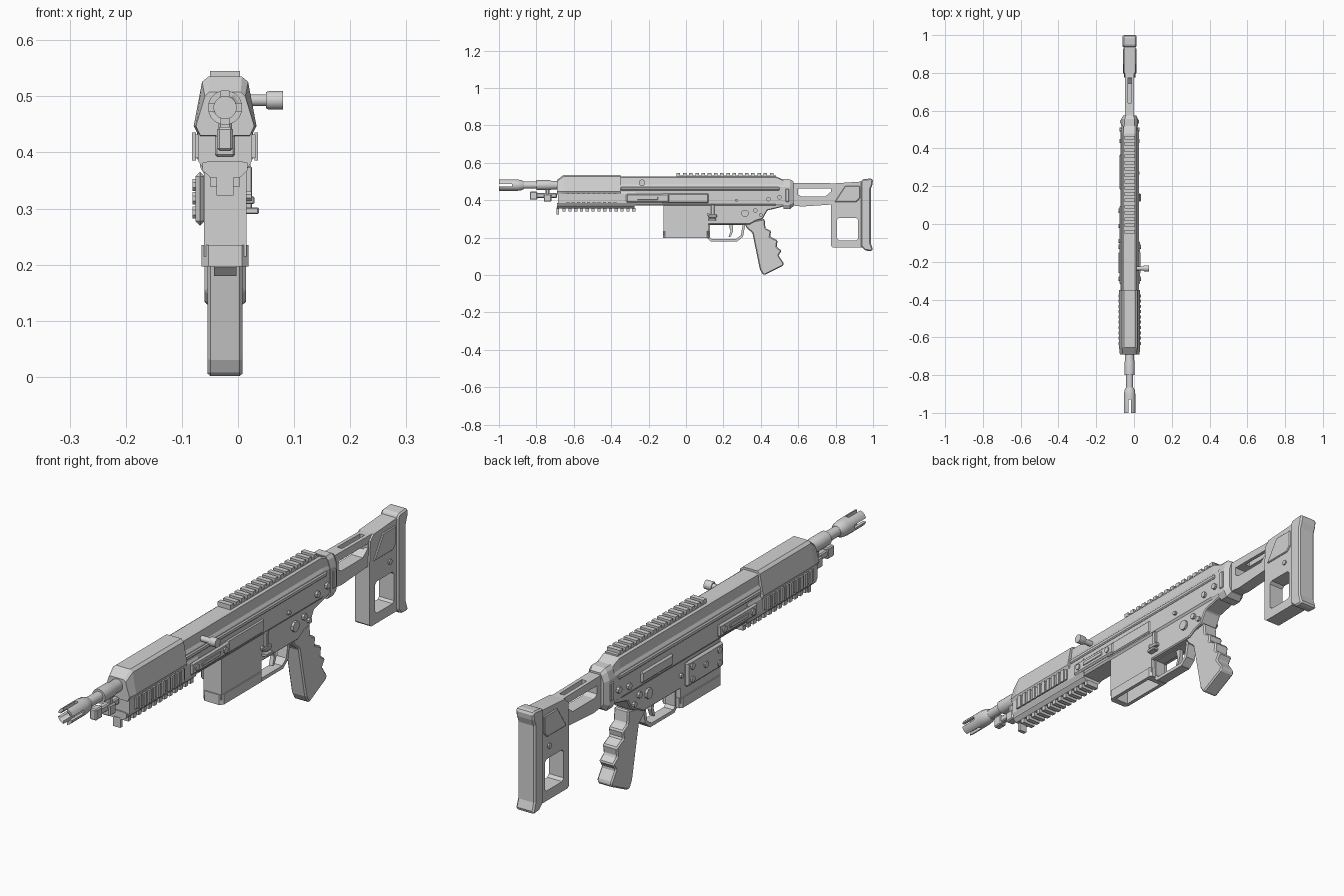
import bpy, bmesh, math
from mathutils import Matrix

CX = -0.023  # centre plane of the body
mat = bpy.data.materials.new("light_grey")
mat.diffuse_color = (0.65, 0.65, 0.65, 1)


def finish(name, bm, bevel=0.0, smooth=False):
    bmesh.ops.recalc_face_normals(bm, faces=bm.faces)
    me = bpy.data.meshes.new(name)
    bm.to_mesh(me)
    bm.free()
    me.materials.append(mat)
    ob = bpy.data.objects.new(name, me)
    bpy.context.collection.objects.link(ob)
    if bevel:
        m = ob.modifiers.new("bevel", 'BEVEL')
        m.width, m.segments, m.limit_method = bevel, 1, 'ANGLE'
        m.angle_limit = math.radians(35)
    if smooth:
        bpy.ops.object.select_all(action='DESELECT')
        ob.select_set(True)
        bpy.context.view_layer.objects.active = ob
        bpy.ops.object.shade_smooth_by_angle(angle=math.radians(35))
    return ob


def rings(name, loops, bevel=0.0, smooth=False):
    """Skin matching closed loops and cap both ends."""
    bm = bmesh.new()
    vs = [[bm.verts.new(p) for p in lp] for lp in loops]
    n = len(vs[0])
    for a, b in zip(vs, vs[1:]):
        for i in range(n):
            bm.faces.new((a[i], a[(i + 1) % n], b[(i + 1) % n], b[i]))
    bm.faces.new(vs[0])
    bm.faces.new(vs[-1][::-1])
    return finish(name, bm, bevel, smooth)


def side(name, pts, x0, x1, bevel=0.0):
    """Side outline (y, z) given thickness from x0 to x1 relative to the centre plane."""
    return rings(name, [[(CX + x, y, z) for y, z in pts] for x in (x0, x1)], bevel)


def loft(name, sections, bevel=0.0):
    """Half cross-sections (half width, z) mirrored and skinned along y."""
    return rings(name, [[(CX + x, y, z) for x, z in h] + [(CX - x, y, z) for x, z in reversed(h)]
                        for y, h in sections], bevel)


def boxes(name, specs, bevel=0.0):
    """Boxes given as (x0, x1, y0, y1, z0, z1) in one object."""
    bm = bmesh.new()
    for x0, x1, y0, y1, z0, z1 in specs:
        m = Matrix.Translation((CX + (x0 + x1) / 2, (y0 + y1) / 2, (z0 + z1) / 2)) \
            @ Matrix.Diagonal((x1 - x0, y1 - y0, z1 - z0, 1))
        bmesh.ops.create_cube(bm, size=1, matrix=m)
    return finish(name, bm, bevel)


def turned(name, prof, axis='Y', at=(0, 0), n=16):
    """Lathe of (position, radius) along y or x."""
    loops = []
    for t, r in prof:
        c = [(r * math.cos(2 * math.pi * (i + .5) / n), r * math.sin(2 * math.pi * (i + .5) / n)) for i in range(n)]
        loops.append([(CX + a + at[0], t, at[1] + b) if axis == 'Y' else (CX + t, at[0] + a, at[1] + b)
                      for a, b in c])
    return rings(name, loops, smooth=n > 8)


def cut(ob, cutter):
    m = ob.modifiers.new("cut", 'BOOLEAN')
    m.operation, m.object, m.solver = 'DIFFERENCE', cutter, 'EXACT'
    bpy.context.view_layer.objects.active = ob
    bpy.ops.object.modifier_apply(modifier="cut")
    bpy.data.objects.remove(cutter)


# Barrel, muzzle with slots and hollow bore
turned("barrel", [(-0.89, .019), (-0.80, .019), (-0.80, .027), (-0.73, .027), (-0.72, .024), (-0.6, .024)], at=(0, .48))
muzzle = turned("muzzle", [(-1, .031), (-.905, .031), (-.88, .028), (-.865, .02)], at=(0, .48))
cut(muzzle, turned("bore_cutter", [(-1.05, .02), (-.92, .02)], at=(0, .48)))
cut(muzzle, boxes("slot_cutter", [(-.05, .05, -1.05, -.93, .473, .487)]))
cut(muzzle, boxes("slot_cutter", [(-.007, .007, -1.05, -.93, .43, .53)]))

# Gas block under the barrel
boxes("gas_block", [(-.014, .014, -.835, -.795, .403, .445), (-.011, .011, -.80, -.69, .412, .438),
                    (-.018, .018, -.76, -.72, .392, .432), (-.012, .012, -.75, -.73, .43, .47)], .004)

# Handguard: sloped upper cover, lower body, side and bottom rails
cover = [(.030, .535), (.041, .526), (.056, .447), (.046, .428)]
nose = [(.028, .508), (.036, .500), (.052, .447), (.044, .430)]
loft("handguard_cover", [(-.69, nose), (-.655, cover), (-.35, cover)])
lower = [(.040, .45), (.048, .435), (.048, .385), (.040, .372)]
loft("handguard_lower", [(-.685, lower), (-.27, lower)])
teeth = [(-.64 + i * .028, -.624 + i * .028) for i in range(10)]
for s, label in ((1, "right"), (-1, "left")):
    xs = lambda a, b: (min(s * a, s * b), max(s * a, s * b))
    boxes(label + "_rail", [(*xs(.045, .054), -.655, -.36, .390, .432)] +
          [(*xs(.052, .059), a, b, .386, .436) for a, b in teeth])
    # Accessory mounts with screws on the receiver
    boxes(label + "_mount", [(*xs(.04, .054), -.32, -.09, .387, .433)], .006)
    boxes(label + "_mount_slot", [(*xs(.053, .058), -.26, -.15, .402, .418)], .002)
    for y in (-.29, -.12):
        turned(label + "_mount_screw", [(s * .05, .012), (s * .059, .012)], 'X', (y, .41), 8)
    # Receiver ribs and rear screws
    boxes(label + "_rib", [(*xs(.035, .049), -.35, .50, .452, .470)], .004)
    for y, z, r in ((.50, .415, .012), (.44, .405, .012), (.37, .345, .012), (.315, .33, .02), (.12, .322, .009),
                    (.27, .40, .008), (.40, .32, .010)):
        turned(label + "_screw", [(s * .034, r), (s * (.047 if z < .38 else .053), r)], 'X', (y, z), 8)
rail = [(.024, .385), (.040, .382), (.040, .368), (.026, .355)]
loft("bottom_rail", [(-.69, rail), (-.275, rail)])
boxes("bottom_rail_teeth", [(-.026, .026, -.66 + i * .031, -.643 + i * .031, .338, .358) for i in range(13)])
boxes("bottom_rail_stop", [(-.015, .015, -.692, -.678, .323, .36)])

# Upper receiver
rec = [(.026, .527), (.034, .522), (.038, .485), (.044, .475), (.044, .38), (.038, .372)]
rear = [(.024, .505), (.032, .500), (.038, .480), (.042, .47), (.042, .38), (.038, .372)]
loft("upper_receiver", [(-.36, rec), (.48, rec), (.53, rear)])
boxes("ejection_cover", [(.036, .049, -.13, .12, .385, .435)], .004)

# Top rail
boxes("top_rail", [(-.026, .026, -.05, .48, .52, .533)])
boxes("top_rail_teeth", [(-.027, .027, -.05 + i * .0332, -.031 + i * .0332, .530, .545) for i in range(16)])

# Charging handle
turned("handle_stem", [(.03, .011), (.078, .011)], 'X', (-.235, .493), 12)
turned("handle_knob", [(.073, .015), (.078, .017), (.103, .017)], 'X', (-.235, .493), 12)

# Lower receiver and magazine well
side("lower_receiver", [(.10, .385), (.10, .27), (.34, .27), (.375, .29), (.41, .30), (.435, .345),
                        (.53, .368), (.53, .39)], -.038, .038, .004)
well = boxes("magazine_well", [(-.038, .038, -.12, .12, .215, .385)])
flare = loft("well_flare", [(-.124, [(.030, .235), (.030, .197)]), (-.112, [(.042, .235), (.042, .197)]),
                            (.112, [(.042, .235), (.042, .197)]), (.122, [(.034, .235), (.034, .197)])])
for part in (well, flare):
    cut(part, boxes("well_cutter", [(-.028, .028, -.10, .09, .15, .36)]))

# Left side plate with screws, left panel, right catch
boxes("left_plate", [(-.053, -.036, -.12, .10, .270, .365)], .008)
for y, z in ((-.09, .342), (-.09, .293), (.07, .342), (.07, .293), (-.01, .318)):
    turned("plate_screw", [(-.05, .012), (-.058, .012)], 'X', (y, z), 8)
boxes("left_panel", [(-.053, -.04, .18, .37, .388, .432)], .008)
boxes("catch", [(.036, .048, .135, .152, .30, .375), (.036, .052, .12, .165, .308, .322),
                (.036, .060, .12, .16, .290, .302)], .002)

# Trigger guard and trigger
guard = side("trigger_guard", [(.115, .275), (.115, .195), (.13, .18), (.275, .18), (.305, .205), (.318, .275)], -.02, .02)
cut(guard, side("guard_cutter", [(.127, .267), (.127, .203), (.137, .193), (.268, .193), (.293, .212), (.303, .267)],
                -.1, .1))
side("trigger", [(.225, .28), (.25, .28), (.252, .235), (.24, .205), (.228, .203), (.238, .235)], -.008, .008)

# Grip with finger steps at the back
side("grip", [(.31, .28), (.325, .25), (.355, .225), (.395, .03), (.41, .003), (.42, 0), (.52, .05), (.522, .065),
              (.495, .105), (.512, .13), (.485, .15), (.49, .185), (.45, .205), (.455, .235), (.425, .25),
              (.42, .30)], -.031, .031, .007)

# Stock hinge
hinge = [(.026, .512), (.036, .50), (.045, .47), (.045, .375), (.032, .352)]
loft("stock_hinge", [(.52, hinge), (.555, hinge), (.575, [(.02, .50), (.026, .49), (.034, .465), (.034, .385), (.024, .368)])])
boxes("hinge_pin", [(-.05, .05, .532, .552, .39, .46)], .003)

# Stock arm with through slot and top channel
arm = side("stock_arm", [(.56, .493), (.56, .372), (.62, .366), (.80, .378), (.80, .49)], -.024, .024, 0)
cut(arm, side("slot_cutter", [(.598, .462), (.598, .43), (.615, .42), (.745, .42), (.775, .445), (.775, .462)], -.1, .1))
cut(arm, boxes("channel_cutter", [(-.01, .01, .64, .775, .44, .52)]))

# Stock body with opening and cheek panels
body = side("stock_body", [(.775, .378), (.775, .155), (.785, .147), (.95, .147), (.95, .50), (.80, .49), (.78, .47)],
            -.031, .031)
cut(body, side("opening_cutter", [(.808, .295), (.808, .195), (.818, .185), (.912, .185), (.92, .193), (.92, .295),
                                  (.91, .305), (.818, .305)], -.1, .1))
for s in (1, -1):
    side("cheek_panel", [(.795, .39), (.91, .39), (.93, .41), (.93, .475), (.85, .475)], s * .028, s * .036, .003)
    turned("stock_pin", [(s * .028, .01), (s * .036, .01)], 'X', (.895, .35), 8)

# Butt pad
side("butt_pad", [(.935, .50), (.945, .512), (.99, .516), (1.0, .51), (.997, .485), (.988, .46), (.988, .17),
                  (1.0, .135), (.99, .128), (.96, .13), (.935, .152)], -.037, .037, .009)
